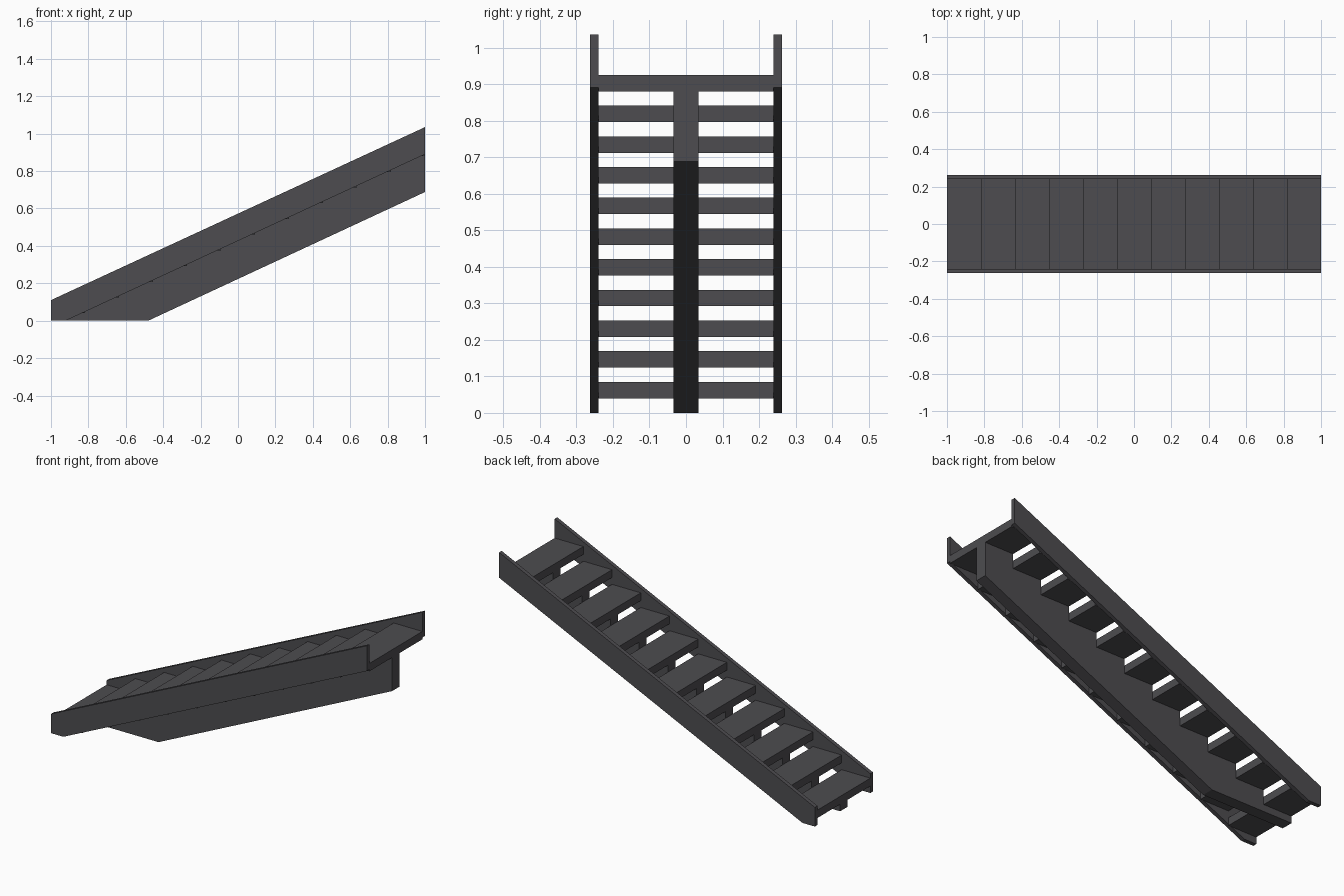
import bpy, bmesh

if "Cube" in bpy.data.objects:
    bpy.data.objects.remove(bpy.data.objects["Cube"])

N = 11                      # number of treads
RUN, RISE = 2 / N, 0.084    # step spacing
THICK = 0.045               # tread thickness
Z0 = 0.04                   # underside of the lowest tread

grey = bpy.data.materials.new("dark_grey_metal")
grey.diffuse_color = (0.075, 0.073, 0.08, 1)
grey.use_nodes = True
grey.node_tree.nodes["Principled BSDF"].inputs["Base Color"].default_value = grey.diffuse_color


def extrude_profile(name, profile, y0, y1):
    """Solid made from an x-z outline swept from y0 to y1."""
    bm = bmesh.new()
    face = bm.faces.new([bm.verts.new((x, y0, z)) for x, z in profile])
    ext = bmesh.ops.extrude_face_region(bm, geom=[face])
    verts = [v for v in ext["geom"] if isinstance(v, bmesh.types.BMVert)]
    bmesh.ops.translate(bm, verts=verts, vec=(0, y1 - y0, 0))
    bmesh.ops.recalc_face_normals(bm, faces=bm.faces)
    me = bpy.data.meshes.new(name)
    bm.to_mesh(me)
    bm.free()
    me.materials.append(grey)
    ob = bpy.data.objects.new(name, me)
    bpy.context.collection.objects.link(ob)
    return ob


# Side stringers, cut flat at the floor
side = [(-1, 0), (-0.922, 0), (1, 0.89), (1, 1.035), (-1, 0.11)]
extrude_profile("stringer_front", side, -0.263, -0.24)
extrude_profile("stringer_back", side, 0.24, 0.263)

# Treads
for i in range(N):
    x, z = -1 + i * RUN, Z0 + i * RISE
    extrude_profile(f"tread_{i + 1}",
                    [(x, z), (x + RUN, z), (x + RUN, z + THICK), (x, z + THICK)],
                    -0.24, 0.24)

# Central spine beam, stepped on top to carry the treads
spine = [(1, 0.688), (-0.48, 0), (-1, 0)]
for i in range(N):
    x, z = -1 + i * RUN, Z0 + i * RISE
    spine += [(x, z), (x + RUN, z)]
extrude_profile("centre_spine", spine, -0.034, 0.034)
